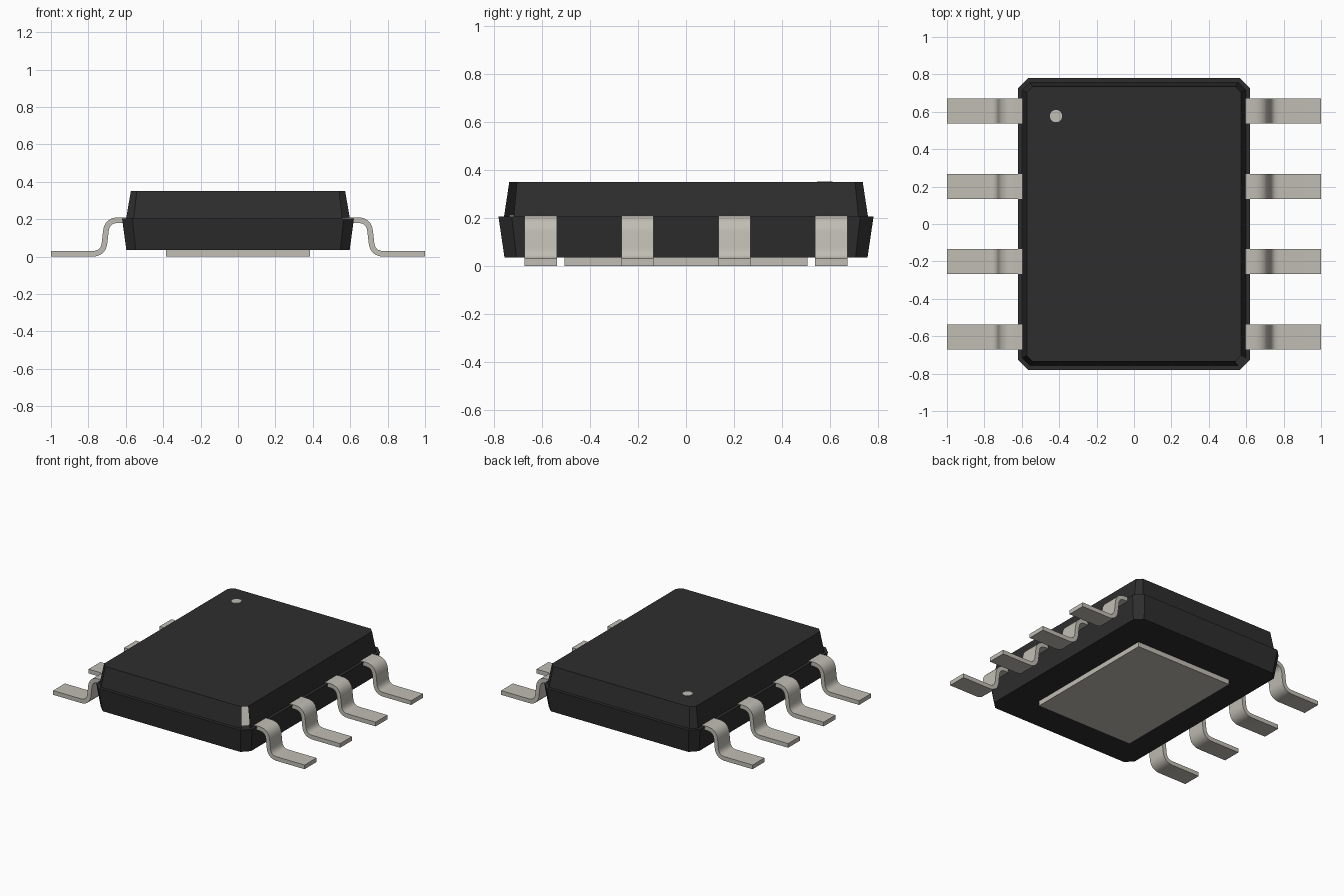
import bpy
import bmesh
from mathutils import Vector

if "Cube" in bpy.data.objects:
    bpy.data.objects.remove(bpy.data.objects["Cube"], do_unlink=True)


def material(name, color):
    mat = bpy.data.materials.new(name)
    mat.use_nodes = True
    mat.diffuse_color = color
    mat.node_tree.nodes["Principled BSDF"].inputs["Base Color"].default_value = color
    return mat


black = material("black plastic", (0.027, 0.027, 0.027, 1))
metal = material("dull tin metal", (0.53, 0.51, 0.455, 1))


def finish(name, bm, mat):
    mesh = bpy.data.meshes.new(name)
    bm.to_mesh(mesh)
    bm.free()
    mesh.materials.append(mat)
    obj = bpy.data.objects.new(name, mesh)
    bpy.context.collection.objects.link(obj)
    return obj


def octagon(hx, hy, c):
    # Rectangle with chamfered corners; its last edge is the right front corner
    return [(hx, c - hy), (hx, hy - c), (hx - c, hy), (c - hx, hy),
            (-hx, hy - c), (-hx, c - hy), (c - hx, -hy), (hx - c, -hy)]


def tapered_block(name, bottom, z0, top, z1, mat, open_corner=False):
    bm = bmesh.new()
    low = [bm.verts.new((x, y, z0)) for x, y in octagon(*bottom)]
    high = [bm.verts.new((x, y, z1)) for x, y in octagon(*top)]
    bm.faces.new(low[::-1])
    bm.faces.new(high)
    for i in range(7 if open_corner else 8):
        j = (i + 1) % 8
        bm.faces.new((low[i], low[j], high[j], high[i]))
    return finish(name, bm, mat)


# Moulded package: lower half, narrower upper shell with one open corner
tapered_block("lower_body", (0.597, 0.755, 0.05), 0.035,
              (0.62, 0.78, 0.055), 0.205, black)
tapered_block("upper_body", (0.598, 0.757, 0.04), 0.205,
              (0.573, 0.735, 0.032), 0.35, black, open_corner=True)

# Metal plate inside the package, seen through the open corner
inner = (0.572, 0.734, 0.032)
tapered_block("inner_plate", inner, 0.206, inner, 0.212, metal)

# Heat pad underneath
bm = bmesh.new()
bmesh.ops.create_cube(bm, size=1)
bmesh.ops.scale(bm, vec=(0.77, 1.01, 0.04), verts=bm.verts)
bmesh.ops.translate(bm, vec=(0, 0, 0.02), verts=bm.verts)
finish("heat_pad", bm, metal)

# Marker dot
bm = bmesh.new()
bmesh.ops.create_cone(bm, cap_ends=True, segments=24, radius1=0.033,
                      radius2=0.033, depth=0.004)
bmesh.ops.translate(bm, vec=(-0.417, 0.577, 0.35), verts=bm.verts)
finish("marker_dot", bm, metal)


def lead_path():
    # Centre line in x, z with two rounded bends
    pts = [Vector(p) for p in ((0.55, 0.195), (0.7, 0.195), (0.72, 0.015), (1.0, 0.015))]
    path = [pts[0]]
    for a, b, c in zip(pts, pts[1:], pts[2:]):
        start = b + (a - b).normalized() * 0.06
        end = b + (c - b).normalized() * 0.06
        for k in range(9):
            t = k / 8
            path.append(start.lerp(b, t).lerp(b.lerp(end, t), t))
    return path + [pts[-1]]


def lead(name, y, side):
    path = lead_path()
    upper, lower = [], []
    for i, p in enumerate(path):
        d = (path[min(i + 1, len(path) - 1)] - path[max(i - 1, 0)]).normalized()
        if i in (1, len(path) - 2):
            d = Vector((1, 0))
        n = Vector((-d.y, d.x)) * 0.015
        upper.append(p + n)
        lower.append(p - n)
    bm = bmesh.new()
    rows = []
    for a, b in zip(upper, lower):
        rows.append([bm.verts.new((side * q.x, y + w, q.y))
                     for q, w in ((a, -0.067), (a, 0.067), (b, 0.067), (b, -0.067))])
    for r, s in zip(rows, rows[1:]):
        for i in range(4):
            j = (i + 1) % 4
            bm.faces.new((r[i], r[j], s[j], s[i]))
    bm.faces.new(rows[0][::-1])
    bm.faces.new(rows[-1])
    bmesh.ops.recalc_face_normals(bm, faces=bm.faces)
    return finish(name, bm, metal)


# Four bent leads on each long side
leads = []
for side, label in ((1, "left"), (-1, "right")):
    for i in range(4):
        leads.append(lead(f"{label}_lead_{i + 1}", (i - 1.5) * 0.403, side))

bpy.ops.object.select_all(action="DESELECT")
for obj in leads:
    obj.select_set(True)
bpy.context.view_layer.objects.active = leads[0]
bpy.ops.object.shade_smooth_by_angle(angle=0.6)
